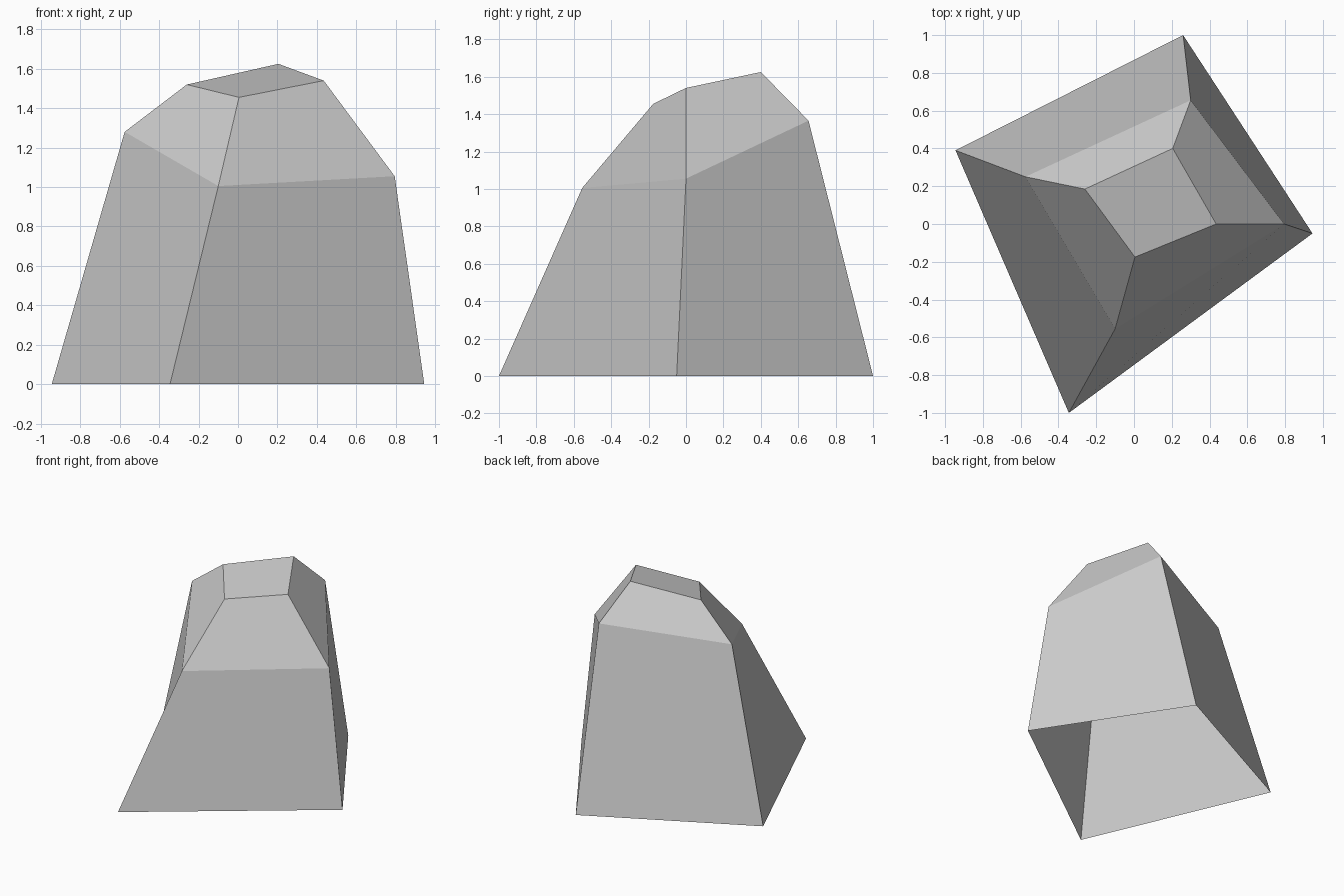
import bpy
import bmesh

cube = bpy.data.objects.get("Cube")
if cube:
    bpy.data.objects.remove(cube, do_unlink=True)

# Plain stone grey
stone = bpy.data.materials.new("stone_grey")
stone.use_nodes = True
grey = (0.6, 0.6, 0.6, 1.0)
stone.diffuse_color = grey
stone.node_tree.nodes["Principled BSDF"].inputs["Base Color"].default_value = grey

# Rings of four corners: base, shoulder, crown (left-back, back, right, front)
rings = [
    [(-0.945, 0.39, 0), (0.26, 1.0, 0), (0.945, -0.05, 0), (-0.345, -1.0, 0)],
    [(-0.575, 0.25, 1.28), (0.30, 0.655, 1.365), (0.795, 0.0, 1.055), (-0.10, -0.555, 1.005)],
    [(-0.26, 0.185, 1.52), (0.205, 0.40, 1.625), (0.435, 0.0, 1.54), (0.005, -0.175, 1.455)],
]

bm = bmesh.new()
loops = [[bm.verts.new(p) for p in ring] for ring in rings]

# Sloping sides, open underneath
for low, high in zip(loops, loops[1:]):
    for i in range(4):
        j = (i + 1) % 4
        bm.faces.new((low[j], low[i], high[i], high[j]))

# Tilted crown
bm.faces.new(reversed(loops[-1]))
bm.normal_update()

mesh = bpy.data.meshes.new("boulder")
bm.to_mesh(mesh)
bm.free()
mesh.materials.append(stone)
boulder = bpy.data.objects.new("boulder", mesh)
bpy.context.collection.objects.link(boulder)
